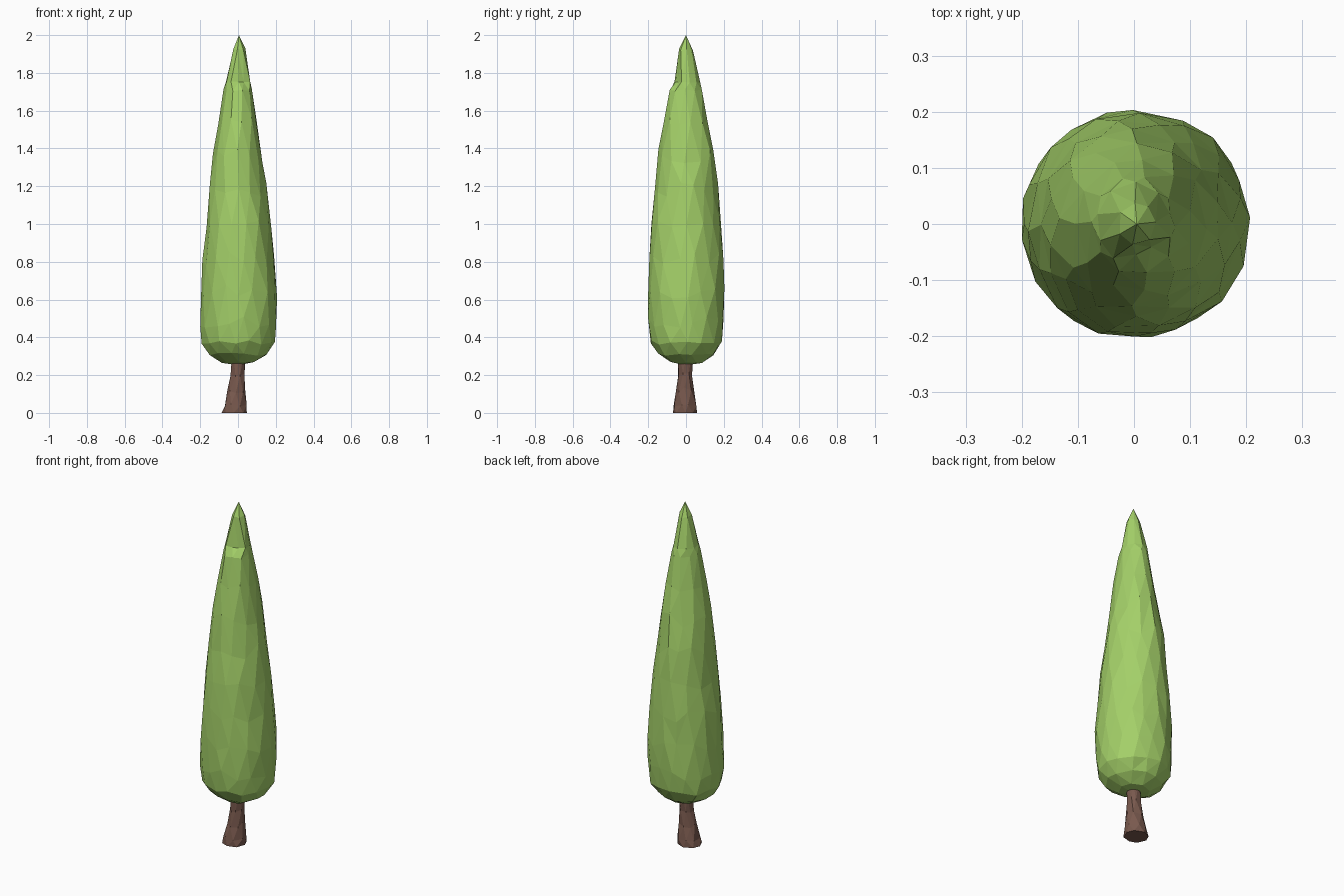
import bpy, bmesh, math, random

if "Cube" in bpy.data.objects:
    bpy.data.objects.remove(bpy.data.objects["Cube"])

random.seed(7)


def material(name, rgb):
    mat = bpy.data.materials.new(name)
    mat.diffuse_color = (*rgb, 1)
    mat.use_nodes = True
    mat.node_tree.nodes["Principled BSDF"].inputs["Base Color"].default_value = mat.diffuse_color
    return mat


def stitch(bm, low, high):
    """Triangulate between two rings of (angle, vert) with any point counts."""
    n, m, i, j = len(low), len(high), 0, 0

    def ang(ring, k):
        return ring[k % len(ring)][0] + math.tau * (k // len(ring))

    while i < n or j < m:
        a, b = low[i % n][1], high[j % m][1]
        if j >= m or (i < n and ang(low, i + 1) <= ang(high, j + 1)):
            bm.faces.new((a, low[(i + 1) % n][1], b))
            i += 1
        else:
            bm.faces.new((a, high[(j + 1) % m][1], b))
            j += 1


def faceted_lathe(name, rings, bottom, top, jitter, mat, notch=None):
    """rings: (z, centre x, centre y, radius x, radius y, sides, z jitter)"""
    bm = bmesh.new()
    loops = []
    for k, (z, cx, cy, rx, ry, sides, dz) in enumerate(rings):
        loop = []
        for s in range(sides):
            a = math.tau * (s + 0.5 * (k % 2) + random.uniform(-0.16, 0.16)) / sides
            f = 1 + random.uniform(-jitter, jitter)
            if notch:
                f *= notch(z, a)
            loop.append((a, bm.verts.new((cx + rx * f * math.cos(a), cy + ry * f * math.sin(a),
                                          z + random.uniform(-dz, dz)))))
        loops.append(loop)
    for low, high in zip(loops, loops[1:]):
        stitch(bm, low, high)
    for loop, tip in ((loops[0], bottom), (loops[-1], top)):
        c = bm.verts.new(tip)
        for s in range(len(loop)):
            bm.faces.new((loop[s][1], loop[(s + 1) % len(loop)][1], c))
    bmesh.ops.recalc_face_normals(bm, faces=bm.faces)
    mesh = bpy.data.meshes.new(name)
    bm.to_mesh(mesh)
    bm.free()
    mesh.materials.append(mat)
    obj = bpy.data.objects.new(name, mesh)
    bpy.context.collection.objects.link(obj)
    return obj


# Small ledge on the front of the crown, just below the tip
def front_ledge(z, a):
    near = abs((a - math.radians(285) + math.pi) % math.tau - math.pi) < math.radians(42)
    if near and z == 1.75:
        return 0.72
    if near and z == 1.71:
        return 1.06
    return 1


# Foliage: tall tapering crown
foliage_rings = [
    (0.268, 0.00, 0, 0.085, 0.085, 8, 0.004),
    (0.31, 0.00, 0, 0.155, 0.150, 12, 0.008),
    (0.37, 0.00, 0, 0.197, 0.188, 15, 0.015),
    (0.48, 0.00, 0, 0.206, 0.201, 16, 0.03),
    (0.64, 0.005, 0, 0.202, 0.203, 16, 0.04),
    (0.82, 0.002, 0, 0.190, 0.199, 15, 0.04),
    (1.00, 0.002, 0, 0.170, 0.187, 14, 0.04),
    (1.18, 0.00, 0, 0.150, 0.168, 14, 0.04),
    (1.36, 0.00, 0, 0.131, 0.146, 12, 0.04),
    (1.55, 0.00, 0, 0.103, 0.117, 11, 0.03),
    (1.71, 0.00, 0, 0.075, 0.085, 10, 0.006),
    (1.75, 0.00, 0, 0.067, 0.075, 10, 0.006),
    (1.92, 0.005, 0, 0.034, 0.038, 7, 0.012),
]
faceted_lathe("foliage", foliage_rings, (0, 0, 0.252), (0.005, 0, 2.0), 0.02,
              material("leaf_green", (0.37, 0.63, 0.14)), front_ledge)

# Trunk: slightly leaning, flared at the ground
trunk_rings = [
    (0.00, -0.018, -0.005, 0.068, 0.066, 8, 0),
    (0.04, -0.012, -0.005, 0.062, 0.062, 8, 0.008),
    (0.12, -0.010, -0.005, 0.047, 0.048, 8, 0.015),
    (0.20, -0.003, -0.004, 0.037, 0.040, 8, 0.012),
    (0.30, 0.003, -0.002, 0.037, 0.041, 8, 0),
]
faceted_lathe("trunk", trunk_rings, (-0.018, -0.005, 0), (0.003, 0, 0.30), 0.06,
              material("bark_brown", (0.19, 0.10, 0.075)))
